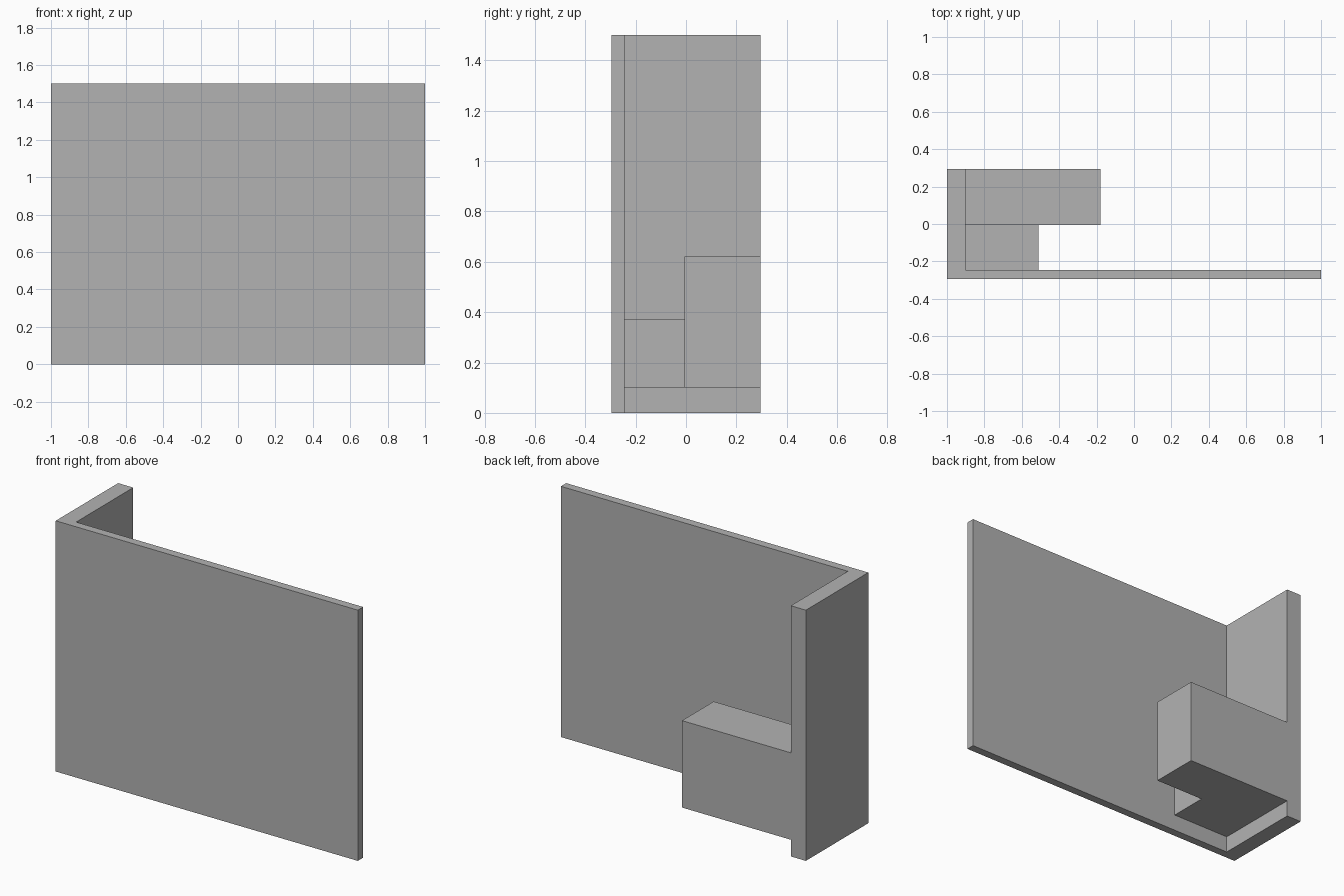
import bpy
import bmesh

cube = bpy.data.objects.get("Cube")
if cube:
    bpy.data.objects.remove(cube, do_unlink=True)

grey = bpy.data.materials.new("plain grey")
grey.use_nodes = True
colour = (0.448, 0.448, 0.448, 1)
grey.diffuse_color = colour
grey.node_tree.nodes["Principled BSDF"].inputs["Base Color"].default_value = colour


def extrude_plan(name, plan, bottom, top):
    """Raise a flat outline in x and y into a solid."""
    bm = bmesh.new()
    base = bm.faces.new([bm.verts.new((x, y, bottom)) for x, y in plan])
    raised = bmesh.ops.extrude_face_region(bm, geom=[base], use_keep_orig=True)
    verts = [v for v in raised["geom"] if isinstance(v, bmesh.types.BMVert)]
    bmesh.ops.translate(bm, verts=verts, vec=(0, 0, top - bottom))
    bmesh.ops.recalc_face_normals(bm, faces=bm.faces)
    mesh = bpy.data.meshes.new(name)
    bm.to_mesh(mesh)
    bm.free()
    mesh.materials.append(grey)
    obj = bpy.data.objects.new(name, mesh)
    bpy.context.collection.objects.link(obj)
    return obj


def rectangle(x0, x1, y0, y1):
    return [(x0, y0), (x1, y0), (x1, y1), (x0, y1)]


front, back = -0.295, 0.295
wall_inner_x, wall_inner_y = -0.9, -0.245
step_y = -0.005

# Thin front panel and thicker side wall as one L-shaped corner
extrude_plan("corner_walls",
             [(-1, front), (1, front), (1, wall_inner_y),
              (wall_inner_x, wall_inner_y), (wall_inner_x, back), (-1, back)],
             0, 1.5)

# Tall block at the back, carried by the side wall
extrude_plan("tall_block", rectangle(wall_inner_x, -0.18, step_y, back), 0.1, 0.62)

# Low block between the tall block and the front panel
extrude_plan("low_block", rectangle(wall_inner_x, -0.51, wall_inner_y, step_y), 0.1, 0.37)
